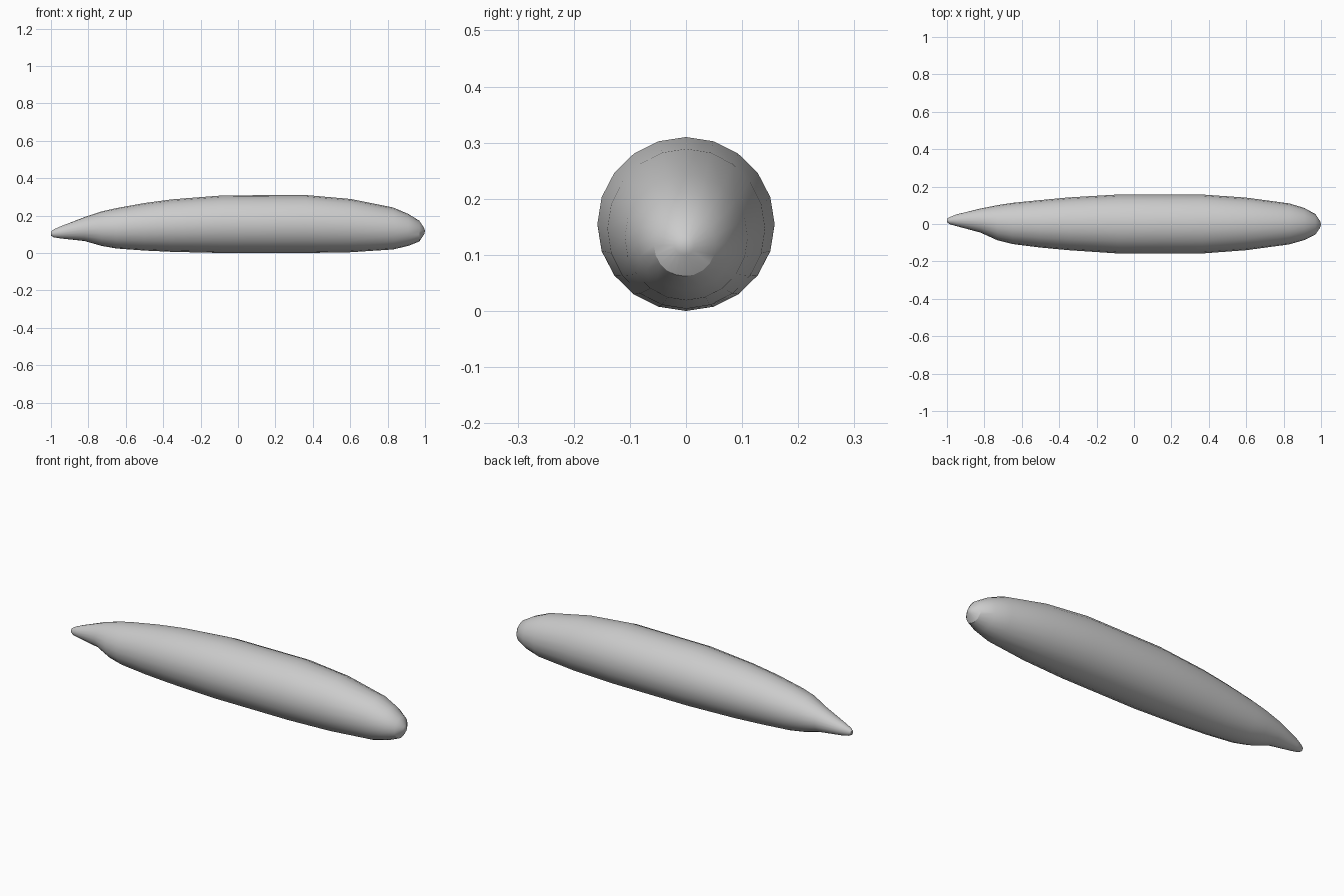
import bpy, bmesh, math

SIDES = 20
# Stations: x, y min, y max, z min, z max
stations = [
    (-1.00, 0.010, 0.028, 0.093, 0.115),
    (-0.985, -0.001, 0.037, 0.084, 0.126),
    (-0.95, -0.011, 0.051, 0.078, 0.142),
    (-0.82, -0.046, 0.083, 0.064, 0.192),
    (-0.73, -0.087, 0.101, 0.038, 0.222),
    (-0.65, -0.107, 0.113, 0.024, 0.240),
    (-0.50, -0.126, 0.128, 0.013, 0.267),
    (-0.35, -0.140, 0.142, 0.006, 0.287),
    (-0.08, -0.158, 0.158, 0.000, 0.308),
    (0.36, -0.158, 0.158, 0.000, 0.310),
    (0.60, -0.140, 0.141, 0.004, 0.289),
    (0.83, -0.109, 0.110, 0.019, 0.243),
    (0.91, -0.086, 0.086, 0.038, 0.209),
    (0.97, -0.057, 0.053, 0.062, 0.172),
    (0.995, -0.020, 0.015, 0.100, 0.134),
]

# Lofted body with a bent tail and a blunt nose
bm = bmesh.new()
rings = []
for x, y0, y1, z0, z1 in stations:
    ring = []
    for i in range(SIDES):
        a = 2 * math.pi * i / SIDES
        ring.append(bm.verts.new((x,
                                  (y0 + y1) / 2 + (y1 - y0) / 2 * math.sin(a),
                                  (z0 + z1) / 2 + (z1 - z0) / 2 * math.cos(a))))
    rings.append(ring)
for a, b in zip(rings, rings[1:]):
    for i in range(SIDES):
        j = (i + 1) % SIDES
        bm.faces.new((a[i], a[j], b[j], b[i]))

# End caps: flat tail, slightly pointed nose
bm.faces.new(rings[0])
tip = bm.verts.new((1.0, -0.002, 0.117))
for i in range(SIDES):
    bm.faces.new((rings[-1][i], rings[-1][(i + 1) % SIDES], tip))
bmesh.ops.recalc_face_normals(bm, faces=bm.faces)

mesh = bpy.data.meshes.new("tapered_body")
bm.to_mesh(mesh)
bm.free()
body = bpy.data.objects.new("tapered_body", mesh)
bpy.context.collection.objects.link(body)
bpy.context.view_layer.objects.active = body
body.select_set(True)
bpy.ops.object.shade_smooth_by_angle(angle=math.radians(30))
